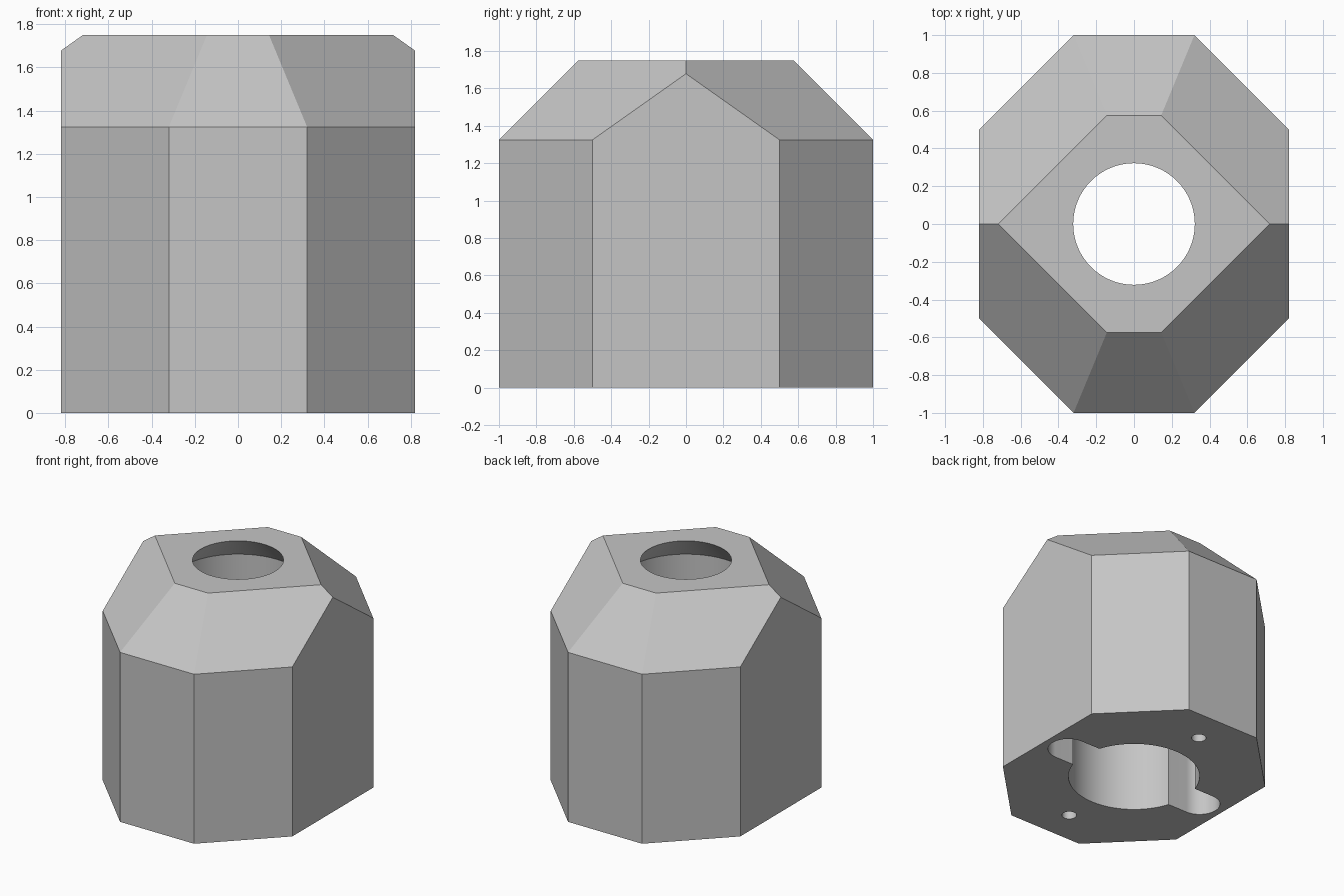
import bpy, bmesh, math

if "Cube" in bpy.data.objects:
    bpy.data.objects.remove(bpy.data.objects["Cube"])

grey = bpy.data.materials.new("neutral_grey")
grey.diffuse_color = (0.56, 0.56, 0.56, 1)
grey.use_nodes = True
grey.node_tree.nodes["Principled BSDF"].inputs["Base Color"].default_value = grey.diffuse_color


def hull_object(name, points):
    """Convex solid around a set of points."""
    bm = bmesh.new()
    for p in points:
        bm.verts.new(p)
    bmesh.ops.convex_hull(bm, input=bm.verts[:])
    bmesh.ops.dissolve_limit(bm, angle_limit=0.01, verts=bm.verts[:], edges=bm.edges[:])
    bmesh.ops.recalc_face_normals(bm, faces=bm.faces[:])
    mesh = bpy.data.meshes.new(name)
    bm.to_mesh(mesh)
    bm.free()
    mesh.materials.append(grey)
    obj = bpy.data.objects.new(name, mesh)
    bpy.context.collection.objects.link(obj)
    return obj


def circle(x, y, r, z, n=64):
    return [(x + r * math.cos(2 * math.pi * i / n),
             y + r * math.sin(2 * math.pi * i / n), z) for i in range(n)]


# Outer block: eight walls and a 45 degree roof cut off flat
wall_top, top = 1.325, 1.75
rise = top - wall_top
tip = 1.32 - rise * math.sqrt(2)          # half diagonal of the top face
front = 1 - rise                          # half depth of the top face
points = []
for s in (-1, 1):
    for t in (-1, 1):
        for z in (0, wall_top):
            points += [(s * 0.32, t, z), (s * 0.82, t * 0.5, z)]
        points.append((s * (tip - front), t * front, top))
    points += [(s * tip, 0, top),
               (s * 0.82, 0, wall_top + 0.5 / math.sqrt(2))]
body = hull_object("housing", points)

# Cutters: main bore narrowing to the top opening, side slots, two pin holes
bore_r, shoulder = 0.475, 1.575
slope = (0.322 - bore_r) / (top - shoulder)
z_end = top + 0.05
cutters = [
    hull_object("bore_cutter", circle(0, 0, bore_r, -0.1) + circle(0, 0, bore_r, shoulder)
                + circle(0, 0, bore_r + slope * (z_end - shoulder), z_end)),
    hull_object("slot_cutter", [p for x in (-0.62, 0.62) for z in (-0.1, 1.3)
                                for p in circle(x, 0, 0.148, z)]),
]
for y in (-0.73, 0.73):
    cutters.append(hull_object("pin_hole_cutter",
                               circle(0, y, 0.053, -0.1, 32) + circle(0, y, 0.053, 0.4, 32)))

bpy.context.view_layer.objects.active = body
body.select_set(True)
for c in cutters:
    c.hide_render = True
    mod = body.modifiers.new("cut", 'BOOLEAN')
    mod.operation = 'DIFFERENCE'
    mod.solver = 'EXACT'
    mod.object = c
    bpy.ops.object.modifier_apply(modifier=mod.name)
for c in cutters:
    bpy.data.objects.remove(c, do_unlink=True)

# Round bores shade smooth, flat facets stay sharp
bpy.ops.object.shade_smooth_by_angle(angle=math.radians(20))
